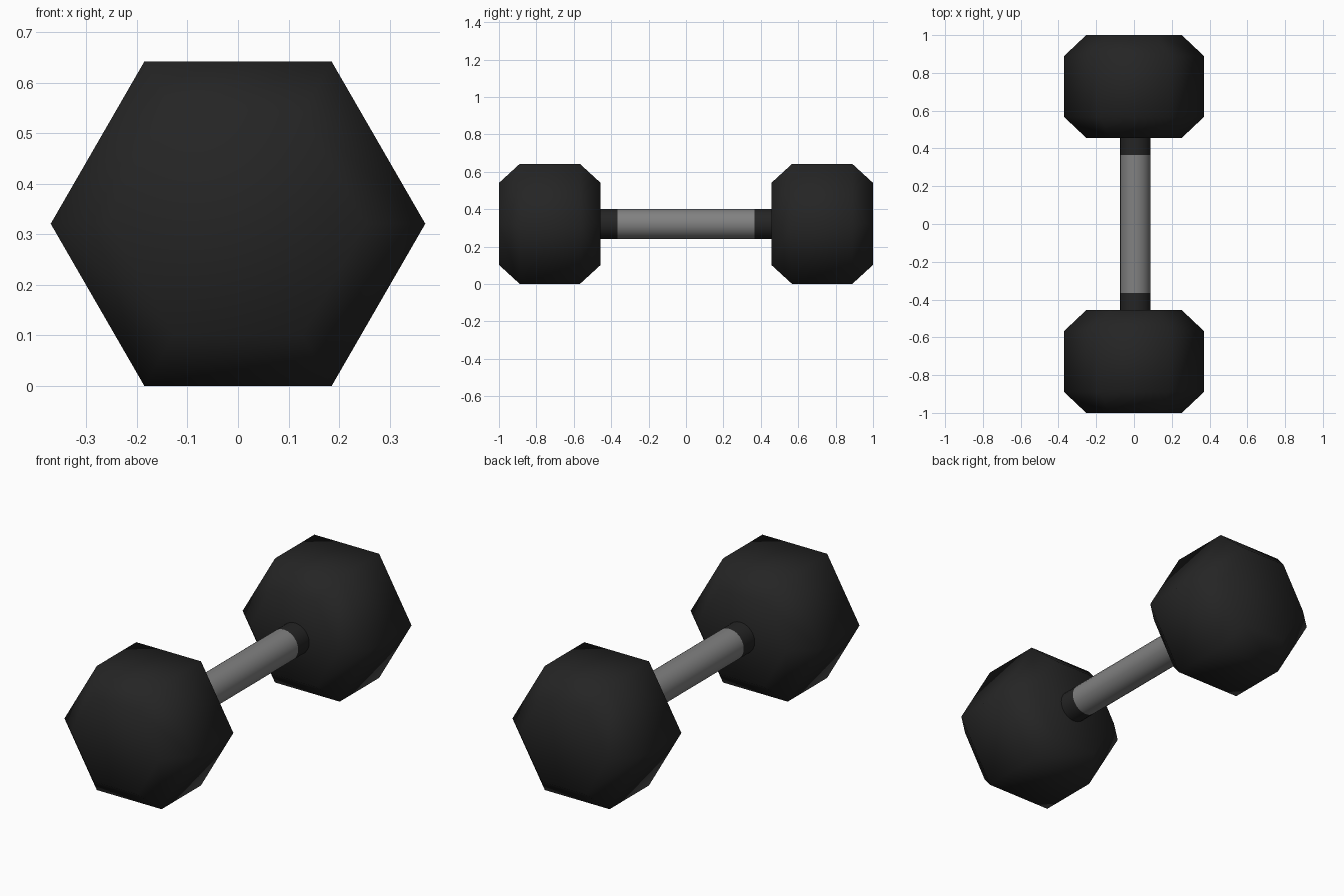
import bpy, bmesh, math

if "Cube" in bpy.data.objects:
    bpy.data.objects.remove(bpy.data.objects["Cube"])

CZ = 0.321      # height of the dumbbell axis
HX = 0.007      # slight sideways offset of the handle


def material(name, v):
    m = bpy.data.materials.new(name)
    m.diffuse_color = (v, v, v, 1)
    m.use_nodes = True
    m.node_tree.nodes["Principled BSDF"].inputs["Base Color"].default_value = m.diffuse_color
    return m


rubber = material("black rubber", 0.018)
steel = material("grey steel", 0.22)


def lathe(name, profile, sides, mat, x=0.0):
    """Skin rings of (y, radius) along the y axis, with capped ends."""
    bm = bmesh.new()
    rings = []
    for y, r in profile:
        rings.append([bm.verts.new((x + r * math.cos(2 * math.pi * i / sides), y,
                                    CZ + r * math.sin(2 * math.pi * i / sides)))
                      for i in range(sides)])
    for a, b in zip(rings, rings[1:]):
        for i in range(sides):
            j = (i + 1) % sides
            bm.faces.new((a[i], a[j], b[j], b[i]))
    bm.faces.new(rings[0])
    bm.faces.new(rings[-1])
    bmesh.ops.recalc_face_normals(bm, faces=bm.faces)
    me = bpy.data.meshes.new(name)
    bm.to_mesh(me)
    bm.free()
    me.materials.append(mat)
    ob = bpy.data.objects.new(name, me)
    bpy.context.collection.objects.link(ob)
    return ob


def smooth(ob, angle):
    bpy.ops.object.select_all(action='DESELECT')
    ob.select_set(True)
    bpy.context.view_layer.objects.active = ob
    bpy.ops.object.shade_smooth_by_angle(angle=math.radians(angle))


# Hexagonal weights with chamfered ends, and the dark collars beside them
R, r = 0.3705, 0.253
for side, s in (("front", -1), ("back", 1)):
    head = lathe(side + "_weight",
                 [(s * 0.456, r), (s * 0.567, R), (s * 0.889, R), (s * 1.0, r)],
                 6, rubber)
    smooth(head, 80)
    collar = lathe(side + "_collar", [(s * 0.366, 0.081), (s * 0.47, 0.081)],
                   24, rubber, HX)
    smooth(collar, 40)

# Steel grip
grip = lathe("grip", [(-0.366, 0.081), (0.366, 0.081)], 24, steel, HX)
smooth(grip, 40)
